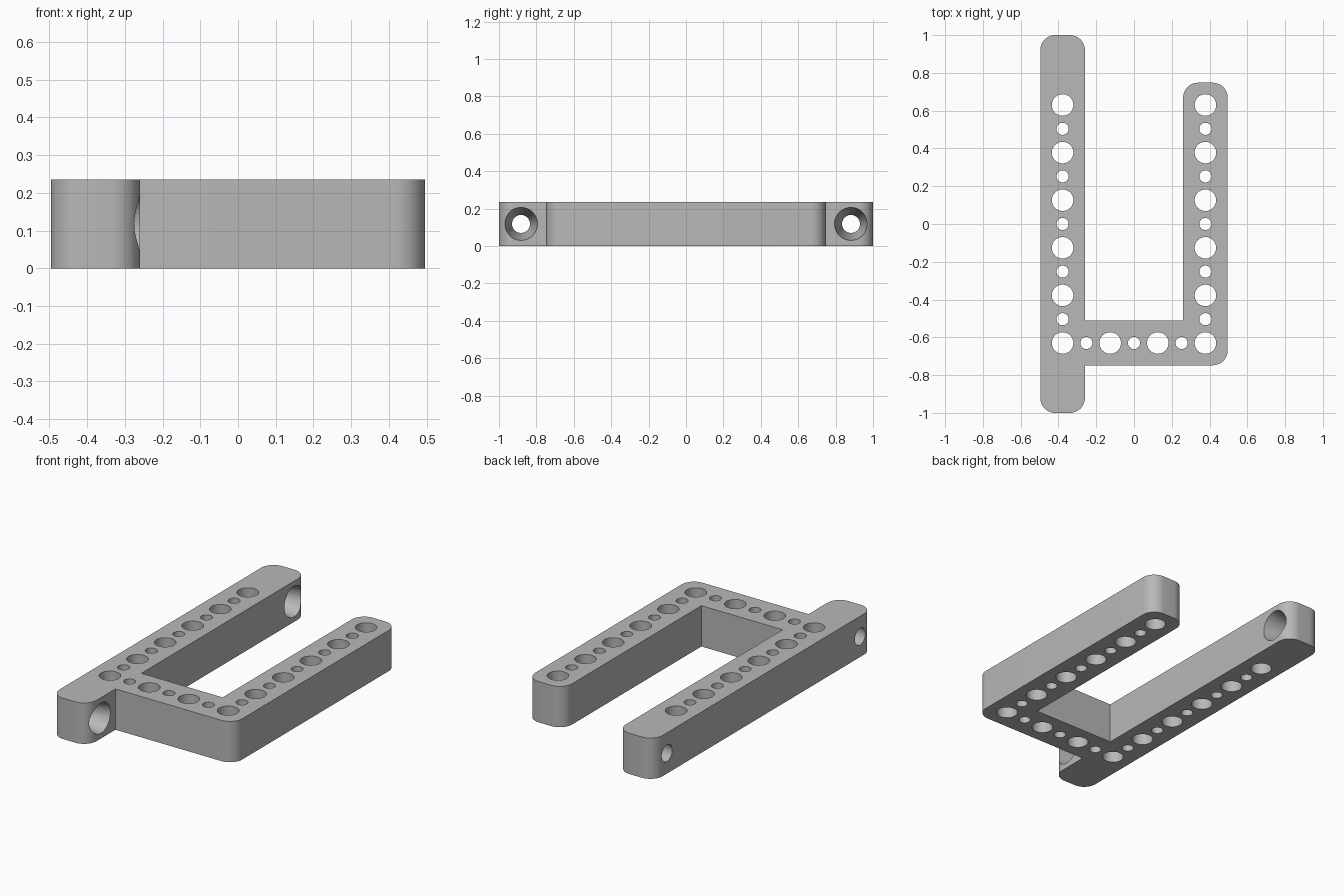
import bpy, bmesh, math
from mathutils import Matrix, Vector

cube = bpy.data.objects.get("Cube")
if cube:
    bpy.data.objects.remove(cube, do_unlink=True)

PITCH = 0.252          # spacing of the large holes
HALF = 0.118           # half the bar width
HEIGHT = 2 * HALF
ROUND = 0.079          # corner radius
ARM = 1.5 * PITCH      # x of both bar centres
CROSS = -2.5 * PITCH   # y of the cross bar centre

grey = bpy.data.materials.new("grey plastic")
grey.use_nodes = True
color = (0.48, 0.48, 0.48, 1)
grey.diffuse_color = color
grey.node_tree.nodes["Principled BSDF"].inputs["Base Color"].default_value = color


def make_object(name, bm):
    bmesh.ops.recalc_face_normals(bm, faces=bm.faces)
    mesh = bpy.data.meshes.new(name)
    bm.to_mesh(mesh)
    bm.free()
    mesh.materials.append(grey)
    obj = bpy.data.objects.new(name, mesh)
    bpy.context.collection.objects.link(obj)
    return obj


def corner(x, y, sx, sy, steps=12):
    """Rounded corner at (x, y) pointing toward (sx, sy), counter-clockwise."""
    start = math.atan2(sy, sx) - math.pi / 4
    cx, cy = x - sx * ROUND, y - sy * ROUND
    return [(cx + ROUND * math.cos(start + math.pi / 2 * i / steps),
             cy + ROUND * math.sin(start + math.pi / 2 * i / steps))
            for i in range(steps + 1)]


# Frame: one outline of long bar, cross bar and short arm, extruded
outer, inner = ARM + HALF, ARM - HALF
front, back = CROSS - HALF, -CROSS + HALF
outline = (corner(-outer, -1, -1, -1) + corner(-inner, -1, 1, -1)
           + [(-inner, front)]
           + corner(outer, front, 1, -1) + corner(outer, back, 1, 1)
           + corner(inner, back, -1, 1)
           + [(inner, CROSS + HALF), (-inner, CROSS + HALF)]
           + corner(-inner, 1, 1, 1) + corner(-outer, 1, -1, 1))
bm = bmesh.new()
base = bm.faces.new([bm.verts.new((x, y, 0)) for x, y in outline])
top = bmesh.ops.extrude_face_region(bm, geom=[base])
bmesh.ops.translate(bm, vec=Vector((0, 0, HEIGHT)),
                    verts=[v for v in top["geom"] if isinstance(v, bmesh.types.BMVert)])
frame = make_object("frame", bm)

# Vertical holes: large and small ones alternate along the three bars
holes = [(side * ARM, CROSS + i * PITCH / 2, i) for side in (-1, 1) for i in range(11)]
holes += [(-ARM + i * PITCH / 2, CROSS, i) for i in range(1, 6)]
bm = bmesh.new()
for x, y, i in holes:
    r = 0.032 if i % 2 else 0.057
    bmesh.ops.create_cone(bm, cap_ends=True, segments=48, radius1=r, radius2=r,
                          depth=2 * HEIGHT, matrix=Matrix.Translation((x, y, HALF)))

# Tapered cross holes at both ends of the long bar, wide on the inner side
slope = (0.088 - 0.048) / HEIGHT
extra = 0.05
for side in (-1, 1):
    place = Matrix.Translation((-ARM, side * 3.5 * PITCH, HALF))
    bmesh.ops.create_cone(bm, cap_ends=True, segments=48,
                          radius1=0.048 - slope * extra, radius2=0.088 + slope * extra,
                          depth=HEIGHT + 2 * extra,
                          matrix=place @ Matrix.Rotation(math.pi / 2, 4, "Y"))
cutter = make_object("hole_cutter", bm)
cutter.hide_render = True

# Cut the holes, then drop the cutter
cut = frame.modifiers.new("holes", "BOOLEAN")
cut.operation = "DIFFERENCE"
cut.solver = "EXACT"
cut.object = cutter
bpy.ops.object.select_all(action="DESELECT")
bpy.context.view_layer.objects.active = frame
frame.select_set(True)
bpy.ops.object.modifier_apply(modifier=cut.name)
bpy.data.objects.remove(cutter, do_unlink=True)
bpy.ops.object.shade_smooth_by_angle(angle=math.radians(30))
